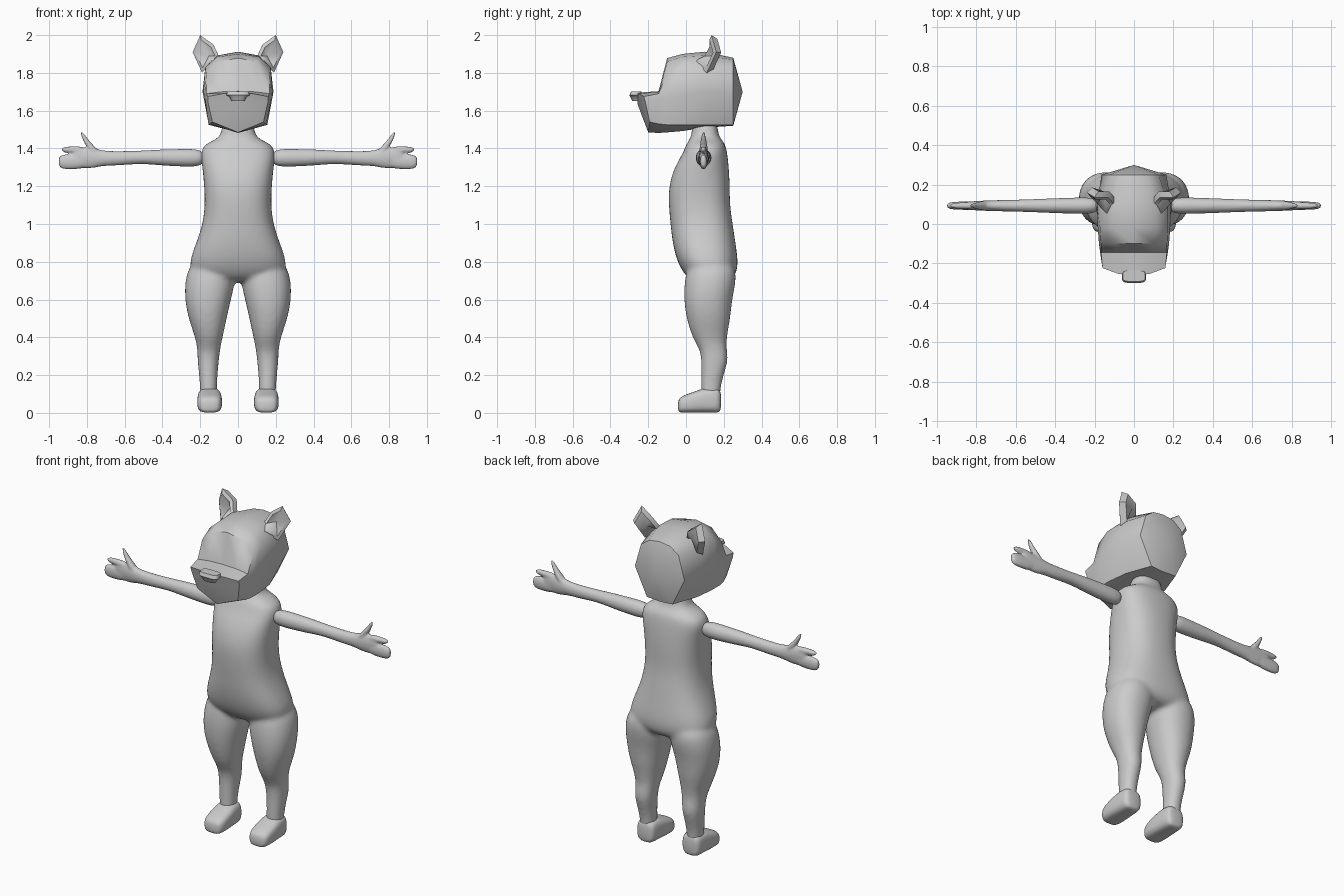
import bpy, bmesh, math
from mathutils import Vector

cube = bpy.data.objects.get("Cube")
if cube:
    bpy.data.objects.remove(cube)

# One plain grey material for the whole figure
grey = bpy.data.materials.new("plain grey")
grey.use_nodes = True
colour = (0.6, 0.6, 0.6, 1)
grey.diffuse_color = colour
grey.node_tree.nodes["Principled BSDF"].inputs["Base Color"].default_value = colour


def loft(bm, rings, start=None, end=None):
    """Skin closed rings; an optional tip point makes a fan cap."""
    loops = [[bm.verts.new(p) for p in ring] for ring in rings]
    n = len(loops[0])
    for a, b in zip(loops, loops[1:]):
        for i in range(n):
            bm.faces.new((a[i], a[(i + 1) % n], b[(i + 1) % n], b[i]))
    for loop, tip in ((loops[0], start), (loops[-1], end)):
        if tip is None:
            bm.faces.new(loop)
        else:
            centre = bm.verts.new(tip)
            for i in range(n):
                bm.faces.new((loop[i], loop[(i + 1) % n], centre))


def oval(axis, at, u0, u1, v0, v1, power=2.0, n=16):
    """Rounded ring across one axis, filling the given bounds."""
    ring = []
    for i in range(n):
        t = math.tau * (i + 0.5) / n
        c, s = math.cos(t), math.sin(t)
        u = (u0 + u1) / 2 + (u1 - u0) / 2 * math.copysign(abs(c) ** (2 / power), c)
        v = (v0 + v1) / 2 + (v1 - v0) / 2 * math.copysign(abs(s) ** (2 / power), s)
        p = [u, v]
        p.insert(axis, at)
        ring.append(Vector(p))
    return ring


def finish(name, bm, side=1, voxel=0, smooth=0, angle=180):
    """Turn a bmesh into a shaded object, fused by remeshing if asked."""
    for v in bm.verts:
        v.co.x *= side
    bmesh.ops.recalc_face_normals(bm, faces=bm.faces)
    mesh = bpy.data.meshes.new(name)
    bm.to_mesh(mesh)
    bm.free()
    mesh.materials.append(grey)
    obj = bpy.data.objects.new(name, mesh)
    bpy.context.collection.objects.link(obj)
    bpy.ops.object.select_all(action="DESELECT")
    obj.select_set(True)
    bpy.context.view_layer.objects.active = obj
    if voxel:
        obj.modifiers.new("round", "SUBSURF").levels = 2
        obj.modifiers["round"].render_levels = 2
        fuse = obj.modifiers.new("fuse", "REMESH")
        fuse.mode = "VOXEL"
        fuse.voxel_size = voxel
        fuse.use_smooth_shade = True
        relax = obj.modifiers.new("relax", "SMOOTH")
        relax.factor = 0.5
        relax.iterations = smooth
    else:
        bpy.ops.object.shade_smooth_by_angle(angle=math.radians(angle))
    return obj


# Body: torso and two legs fused together
X, Y, Z = 0, 1, 2
torso = [  # height, half width, front, back
    (0.69, 0.17, 0.04, 0.22), (0.73, 0.25, -0.01, 0.27), (0.8, 0.265, -0.05, 0.28),
    (0.9, 0.225, -0.075, 0.265), (1.0, 0.19, -0.085, 0.25), (1.1, 0.178, -0.095, 0.235),
    (1.2, 0.182, -0.095, 0.235), (1.3, 0.192, -0.065, 0.23), (1.38, 0.205, -0.015, 0.22),
    (1.425, 0.18, 0.0, 0.21), (1.45, 0.11, 0.02, 0.185), (1.48, 0.09, 0.03, 0.17),
    (1.55, 0.085, 0.03, 0.17)]
leg = [  # height, inner, outer, front, back
    (0.82, 0.03, 0.24, 0.02, 0.25), (0.72, 0.005, 0.284, -0.01, 0.275), (0.6, 0.035, 0.285, -0.015, 0.245),
    (0.5, 0.058, 0.265, 0.0, 0.238), (0.4, 0.08, 0.228, 0.03, 0.217), (0.34, 0.093, 0.216, 0.07, 0.216),
    (0.28, 0.1, 0.216, 0.08, 0.228), (0.2, 0.108, 0.207, 0.08, 0.2), (0.13, 0.11, 0.202, 0.08, 0.184),
    (0.06, 0.11, 0.2, 0.08, 0.18)]
bm = bmesh.new()
loft(bm, [oval(Z, z, -w, w, f, b, 2.5) for z, w, f, b in torso])
for side in (1, -1):
    loft(bm, [oval(Z, z, side * i, side * o, f, b, 2.2) for z, i, o, f, b in leg])
finish("body", bm, voxel=0.012, smooth=8)

# Arm and mitten hand with a raised thumb and a split upper finger
arm = [  # distance out, bottom, top, half depth
    (0.17, 1.3, 1.4, 0.045), (0.3, 1.303, 1.398, 0.042), (0.42, 1.31, 1.395, 0.038),
    (0.52, 1.32, 1.388, 0.033), (0.64, 1.308, 1.386, 0.03), (0.72, 1.308, 1.388, 0.028),
    (0.77, 1.292, 1.408, 0.026), (0.84, 1.295, 1.41, 0.022), (0.88, 1.3, 1.4, 0.018)]
mitten = [(0.78, 1.3, 1.37, 0.024), (0.86, 1.288, 1.372, 0.022),
          (0.92, 1.288, 1.37, 0.02), (0.952, 1.3, 1.36, 0.014)]
finger = [(0.8, 1.36, 1.41, 0.02), (0.86, 1.374, 1.412, 0.018), (0.94, 1.38, 1.41, 0.014)]
foot = [  # front to back, inner, outer, top
    (-0.045, 0.105, 0.195, 0.07), (-0.02, 0.085, 0.215, 0.092), (0.05, 0.082, 0.218, 0.115),
    (0.1, 0.086, 0.215, 0.135), (0.16, 0.09, 0.212, 0.135), (0.188, 0.1, 0.202, 0.125)]
ear_rim = [(0.135, 0.05, 1.86), (0.19, 0.11, 1.8), (0.24, 0.16, 1.91),
           (0.2, 0.135, 2.0), (0.13, 0.135, 1.95), (0.1, 0.1, 1.885)]
DEPTH = 0.093
for side, word in ((1, "left"), (-1, "right")):
    bm = bmesh.new()
    for part in (arm, mitten, finger):
        loft(bm, [oval(X, x, DEPTH - d, DEPTH + d, lo, hi) for x, lo, hi, d in part])
    thumb = [((0.74, 1.36), 0.026), ((0.785, 1.415), 0.022), ((0.81, 1.45), 0.014), ((0.83, 1.49), 0.009)]
    loft(bm, [oval(Z, z, x - r, x + r, DEPTH - r, DEPTH + r) for (x, z), r in thumb])
    finish(word + "_arm", bm, side, voxel=0.007, smooth=3)

    # Rounded foot with a flat sole
    bm = bmesh.new()
    loft(bm, [oval(Y, y, i, o, 0.0, top, 3.2) for y, i, o, top in foot])
    finish(word + "_foot", bm, side, voxel=0.009, smooth=4)

    # Cupped ear: bulging back, rim, then a hollow front
    rim = [Vector(p) for p in ear_rim]
    middle = sum(rim, Vector()) / len(rim)
    inner = [middle.lerp(p, 0.74) + Vector((0.004, -0.006, 0)) for p in rim]
    back = [middle.lerp(p, 0.8) + Vector((-0.012, 0.035, 0)) for p in rim]
    hollow = middle + Vector((-0.012, 0.03, -0.01))
    bm = bmesh.new()
    loft(bm, [back, rim, inner], middle + Vector((-0.015, 0.05, 0)), hollow)
    finish(word + "_ear", bm, side, angle=55)

# Head: half sections from chin to crown, mirrored into rings
sections = [
    (-0.2, ((0, 1.485), (0.135, 1.54), (0.16, 1.65), (0.16, 1.675), (0.08, 1.69), (0, 1.695))),
    (-0.145, ((0, 1.482), (0.15, 1.53), (0.172, 1.65), (0.167, 1.69), (0.09, 1.7), (0, 1.703))),
    (-0.1, ((0, 1.485), (0.155, 1.525), (0.178, 1.67), (0.168, 1.79), (0.1, 1.86), (0, 1.878))),
    (-0.02, ((0, 1.492), (0.155, 1.525), (0.184, 1.68), (0.173, 1.83), (0.11, 1.885), (0, 1.9))),
    (0.1, ((0, 1.51), (0.14, 1.525), (0.188, 1.7), (0.173, 1.83), (0.11, 1.892), (0, 1.912))),
    (0.25, ((0, 1.52), (0.085, 1.525), (0.165, 1.69), (0.125, 1.83), (0.07, 1.87), (0, 1.88)))]
rings = []
for k, (y, half) in enumerate(sections):
    outline = list(half) + [(-x, z) for x, z in reversed(half[1:-1])]
    ring = [Vector((x, y, z)) for x, z in outline]
    if k == 0:  # muzzle front leans forward and wraps round the sides
        for p in ring:
            p.y += 1.3 * p.x ** 2 - 0.3 * (p.z - half[0][1])
    rings.append(ring)
bm = bmesh.new()
loft(bm, rings, (0, -0.255, 1.63), (0, 0.3, 1.7))
finish("head", bm, angle=50)

# Nose: wide on top, narrow below
bm = bmesh.new()
nose = [(1.65, 0.035, -0.285), (1.672, 0.045, -0.295), (1.682, 0.062, -0.3), (1.702, 0.058, -0.292)]
loft(bm, [oval(Z, z, -w, w, front, -0.235, 4, 12) for z, w, front in nose])
finish("nose", bm, angle=40)
